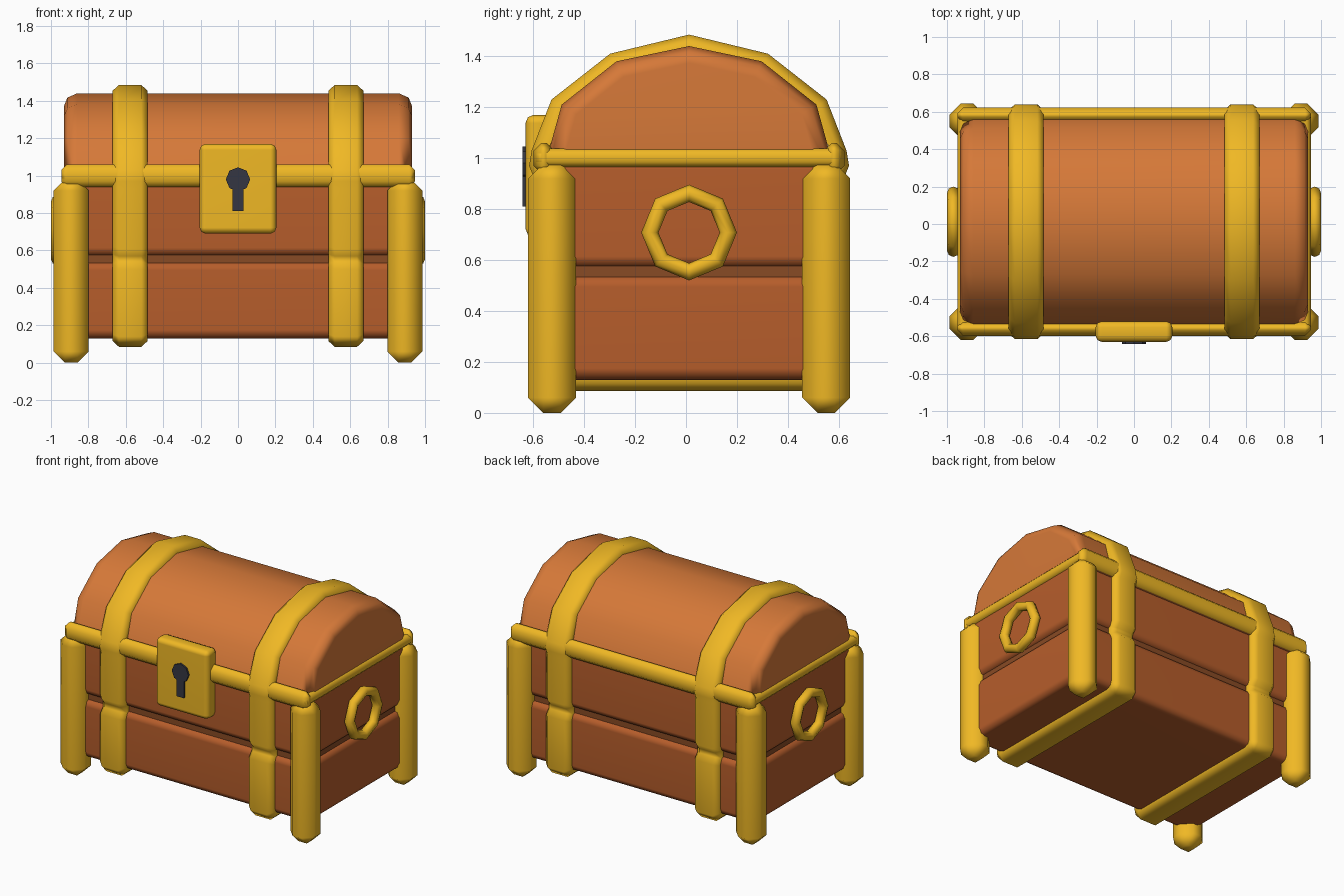
import bpy, bmesh
from math import radians, pi
from mathutils import Vector, Matrix

if "Cube" in bpy.data.objects:
    bpy.data.objects.remove(bpy.data.objects["Cube"])

Y0 = 0.012  # chest centre in y (the lock sticks out at the front)


def material(name, rgb):
    m = bpy.data.materials.new(name)
    m.diffuse_color = (*rgb, 1)
    m.use_nodes = True
    m.node_tree.nodes["Principled BSDF"].inputs["Base Color"].default_value = m.diffuse_color
    return m


LID = material("lid wood", (0.67, 0.19, 0.04))
WOOD = material("body wood", (0.47, 0.11, 0.024))
GROOVE = material("groove wood", (0.25, 0.07, 0.018))
GOLD = material("gold", (0.87, 0.48, 0.018))
DARK = material("keyhole", (0.035, 0.037, 0.055))


def finish(name, bm, mat, angle=50, weighted=True):
    bmesh.ops.recalc_face_normals(bm, faces=bm.faces)
    me = bpy.data.meshes.new(name)
    bm.to_mesh(me)
    bm.free()
    me.materials.append(mat)
    me.shade_smooth()
    me.set_sharp_from_angle(angle=radians(angle))
    ob = bpy.data.objects.new(name, me)
    bpy.context.collection.objects.link(ob)
    if weighted:
        mod = ob.modifiers.new("normals", 'WEIGHTED_NORMAL')
        mod.keep_sharp = True
    return ob


def box(name, lo, hi, mat, bevel=0.0, segments=1):
    lo, hi = Vector(lo), Vector(hi)
    bm = bmesh.new()
    bmesh.ops.create_cube(bm, size=1, matrix=Matrix.Translation((lo + hi) / 2)
                          @ Matrix.Diagonal((*(hi - lo), 1)))
    if bevel:
        bmesh.ops.bevel(bm, geom=bm.edges[:], offset=bevel, segments=segments,
                        profile=0.5, affect='EDGES')
    return finish(name, bm, mat)


def mirrored(half):
    """Closed counter-clockwise loop from a right half running bottom to top."""
    return [Vector(p) for p in half] + [Vector((-y, z)) for y, z in reversed(half) if y > 0]


def inset(loop, d):
    out = []
    for i, p in enumerate(loop):
        a = (p - loop[i - 1]).normalized()
        b = (loop[(i + 1) % len(loop)] - p).normalized()
        na, nb = Vector((-a.y, a.x)), Vector((-b.y, b.x))
        out.append(p + (na + nb) * (d / (1 + na.dot(nb))))
    return out


def loft(name, half, stations, mat, caps):
    """Run a y-z loop through (x, inset) stations."""
    loop = mirrored(half)
    bm = bmesh.new()
    rings = [[bm.verts.new((x, y + Y0, z)) for y, z in inset(loop, d)] for x, d in stations]
    n = len(loop)
    pairs = list(zip(rings, rings[1:]))
    if caps:
        bm.faces.new(rings[0])
        bm.faces.new(rings[-1])
    else:
        pairs.append((rings[-1], rings[0]))
    for r, s in pairs:
        for i in range(n):
            j = (i + 1) % n
            bm.faces.new((r[i], r[j], s[j], s[i]))
    return finish(name, bm, mat)


# Body: two bulging planks with a recessed groove between them
box("lower_plank", (-0.93, Y0 - 0.56, 0.13), (0.93, Y0 + 0.56, 0.54), WOOD, 0.045, 2)
box("upper_plank", (-0.93, Y0 - 0.56, 0.57), (0.93, Y0 + 0.56, 1.0), WOOD, 0.045, 2)
box("plank_groove", (-0.9, Y0 - 0.53, 0.3), (0.9, Y0 + 0.53, 0.8), GROOVE)

# Domed lid with rounded ends
loft("lid", [(0.575, 0.94), (0.50, 1.21), (0.285, 1.38), (0, 1.44)],
     [(-0.93, 0.065), (-0.912, 0.022), (-0.86, 0), (0.86, 0), (0.912, 0.022), (0.93, 0.065)],
     LID, True)

# Straps wrapping the whole chest and dipping into the groove
strap = [(0.56, 0.085), (0.612, 0.14), (0.612, 0.50), (0.58, 0.54), (0.58, 0.57),
         (0.612, 0.61), (0.612, 0.93), (0.628, 0.97), (0.618, 1.03), (0.54, 1.23),
         (0.31, 1.41), (0, 1.485)]
for side, s in (("left", -1), ("right", 1)):
    c = s * 0.577
    loft(side + "_strap", strap,
         [(c - 0.093, 0.06), (c - 0.093, 0.03), (c - 0.06, 0),
          (c + 0.06, 0), (c + 0.093, 0.03), (c + 0.093, 0.06)], GOLD, False)

# Rim between body and lid
for name, s in (("front", -1), ("back", 1)):
    y = Y0 + s * 0.57
    box(name + "_rim", (-0.945, y - 0.04, 0.94), (0.945, y + 0.04, 1.06), GOLD, 0.03)
for name, s in (("left", -1), ("right", 1)):
    x = s * 0.91
    box(name + "_rim", (x - 0.035, Y0 - 0.6, 0.965), (x + 0.035, Y0 + 0.6, 1.038), GOLD, 0.02)

# Corner legs
for xn, sx in (("left", -1), ("right", 1)):
    for yn, sy in (("front", -1), ("back", 1)):
        x, y = sx * 0.892, Y0 + sy * 0.538
        box(f"{yn}_{xn}_leg", (x - 0.094, y - 0.094, 0), (x + 0.094, y + 0.094, 0.98), GOLD, 0.06)

# Eight-sided ring handles
for name, s in (("left", -1), ("right", 1)):
    bm = bmesh.new()
    rings = []
    for i in range(8):
        turn = Matrix.Rotation(i * pi / 4, 3, 'X')
        ring = []
        for k in range(8):
            p = Matrix.Rotation(k * pi / 4, 3, 'Y') @ Vector((0.034, 0, 0))
            v = turn @ (p + Vector((0, 0, 0.154)))
            ring.append(bm.verts.new(v + Vector((s * 0.966, Y0, 0.708))))
        rings.append(ring)
    for i in range(8):
        r, t = rings[i - 1], rings[i]
        for k in range(8):
            bm.faces.new((r[k - 1], r[k], t[k], t[k - 1]))
    finish(name + "_ring_handle", bm, GOLD, weighted=False)

# Lock plate and keyhole
box("lock_plate", (-0.205, -0.63, 0.69), (0.205, -0.52, 1.17), GOLD, 0.032, 2)
bm = bmesh.new()
bmesh.ops.create_cone(bm, cap_ends=True, segments=8, radius1=0.065, radius2=0.065, depth=0.04,
                      matrix=Matrix.Translation((0, -0.622, 0.98)) @ Matrix.Rotation(pi / 2, 4, 'X'))
finish("keyhole_top", bm, DARK, 30, False)
box("keyhole_slot", (-0.029, -0.642, 0.81), (0.029, -0.602, 0.95), DARK)
